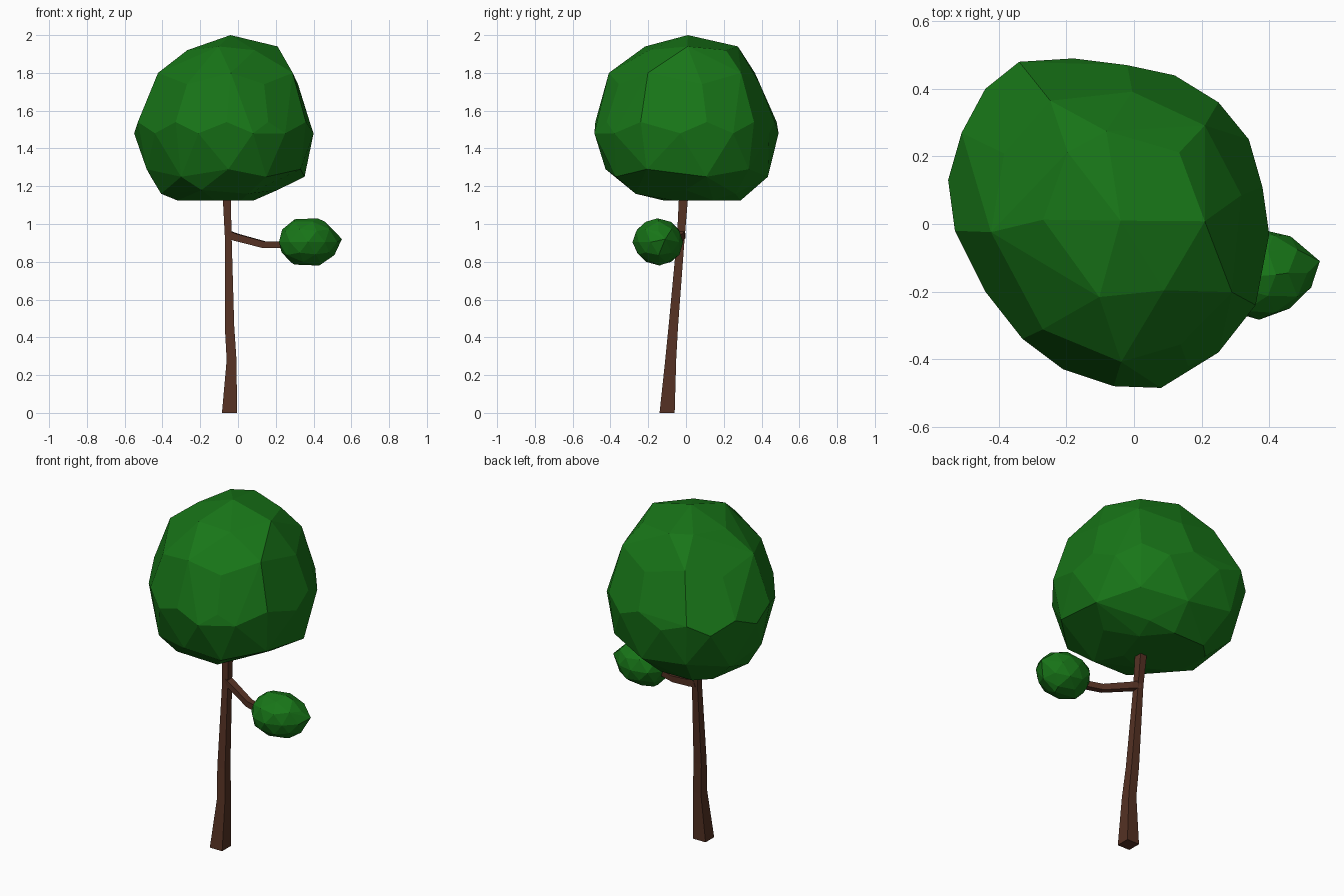
import bpy, bmesh, math, random
from mathutils import Vector

if "Cube" in bpy.data.objects:
    bpy.data.objects.remove(bpy.data.objects["Cube"])

random.seed(4)


def material(name, rgb):
    m = bpy.data.materials.new(name)
    m.diffuse_color = (*rgb, 1)
    m.use_nodes = True
    m.node_tree.nodes["Principled BSDF"].inputs["Base Color"].default_value = m.diffuse_color
    return m


GREEN = material("leaf_green", (0.009, 0.18, 0.009))
BROWN = material("bark_brown", (0.09, 0.031, 0.017))


def finish(bm, name, mat):
    bmesh.ops.recalc_face_normals(bm, faces=bm.faces)
    me = bpy.data.meshes.new(name)
    bm.to_mesh(me)
    bm.free()
    me.materials.append(mat)
    ob = bpy.data.objects.new(name, me)
    bpy.context.collection.objects.link(ob)
    return ob


def faceted_hull(points, name, mat, flat=0.1):
    bm = bmesh.new()
    for p in points:
        bm.verts.new(p)
    bmesh.ops.convex_hull(bm, input=bm.verts)
    loose = [v for v in bm.verts if not v.link_faces]
    bmesh.ops.delete(bm, geom=loose, context='VERTS')
    bmesh.ops.dissolve_limit(bm, angle_limit=flat, verts=bm.verts, edges=bm.edges)
    return finish(bm, name, mat)


def loft(sections, name, mat):
    """Skin four-sided sections into a closed tapering limb."""
    bm = bmesh.new()
    rings = [[bm.verts.new(p) for p in s] for s in sections]
    for a, b in zip(rings, rings[1:]):
        for i in range(4):
            j = (i + 1) % 4
            bm.faces.new((a[i], a[j], b[j], b[i]))
    bm.faces.new(rings[0][::-1])
    bm.faces.new(rings[-1])
    return finish(bm, name, mat)


# Crown: plan outline squeezed to the extents of each level, then hulled
outline = [(-.34, .48), (-.18, .49), (-.02, .47), (.12, .44), (.25, .36),
           (.34, .25), (.38, .11), (.40, -.03), (.36, -.24), (.25, -.38),
           (.16, -.42), (.08, -.485), (-.06, -.48), (-.21, -.43), (-.33, -.34),
           (-.44, -.20), (-.53, -.02), (-.55, .13), (-.51, .27), (-.44, .40)]
# z, height wobble, roundness, x min, x max, y min, y max, first point, step
levels = [(1.93, .01, .9, -.27, .21, -.23, .28, 1, 3),
          (1.77, .03, .6, -.43, .33, -.41, .40, 0, 2),
          (1.51, .03, 0, -.55, .40, -.485, .49, 0, 1),
          (1.27, .02, .1, -.50, .37, -.43, .45, 0, 2),
          (1.17, .01, .8, -.41, .21, -.31, .35, 1, 3),
          (1.125, 0, .8, -.35, .09, -.12, .31, 0, 3)]
pts = [(-.04, .01, 2.0)]
for z, wob, rnd, x0, x1, y0, y1, start, step in levels:
    for n, (x, y) in enumerate(outline[start::step]):
        u, v = (x + .075) / .475, (y - .0025) / .4875
        d = Vector((u, v))
        d = d.lerp(d.normalized(), rnd)
        pts.append(((x0 + x1) / 2 + d.x * (x1 - x0) / 2,
                    (y0 + y1) / 2 + d.y * (y1 - y0) / 2,
                    z + wob * (-1) ** n))
faceted_hull(pts, "crown", GREEN)

# Small leaf cluster: uneven ball drawn out to a blunt tip
ball = bmesh.new()
bmesh.ops.create_icosphere(ball, subdivisions=2, radius=1)
cluster = []
for v in ball.verts:
    d = v.co.normalized() * random.uniform(.97, 1.05)
    cluster.append((.37 + .158 * d.x, -.145 + .133 * d.y, .904 + .125 * d.z))
ball.free()
cluster += [(.55, -.11, .92), (.43, -.14, .78), (.30, -.13, .785),
            (.30, -.16, 1.025), (.42, -.15, 1.03)]
faceted_hull(cluster, "leaf_cluster", GREEN, .16)

# Trunk: x min, x max, y min, y max, z at each bend
bends = [(-.085, -.005, -.14, -.06, 0), (-.06, -.008, -.11, -.052, .28),
         (-.07, -.02, -.092, -.042, .46), (-.07, -.034, -.047, -.006, .94),
         (-.08, -.038, -.038, .01, 1.13), (-.08, -.042, -.03, .012, 1.22)]
loft([[(a, c, z), (b, c, z), (b, d, z), (a, d, z)] for a, b, c, d, z in bends],
     "trunk", BROWN)

# Branch: square tube swept along its bent path
path = [Vector(p) for p in [(-.055, -.024, .945), (-.01, -.035, .93),
                            (.14, -.095, .89), (.28, -.14, .89)]]
radii = [.03, .027, .025, .025]
up = Vector((0, 0, 1))
sections = []
for i, (p, r) in enumerate(zip(path, radii)):
    t = (path[min(i + 1, 3)] - path[max(i - 1, 0)]).normalized()
    side = t.cross(up).normalized()
    top = side.cross(t)
    sections.append([p + r * (math.cos(a) * side + math.sin(a) * top)
                     for a in (math.pi * (k / 2 + .25) for k in range(4))])
loft(sections, "branch", BROWN)
